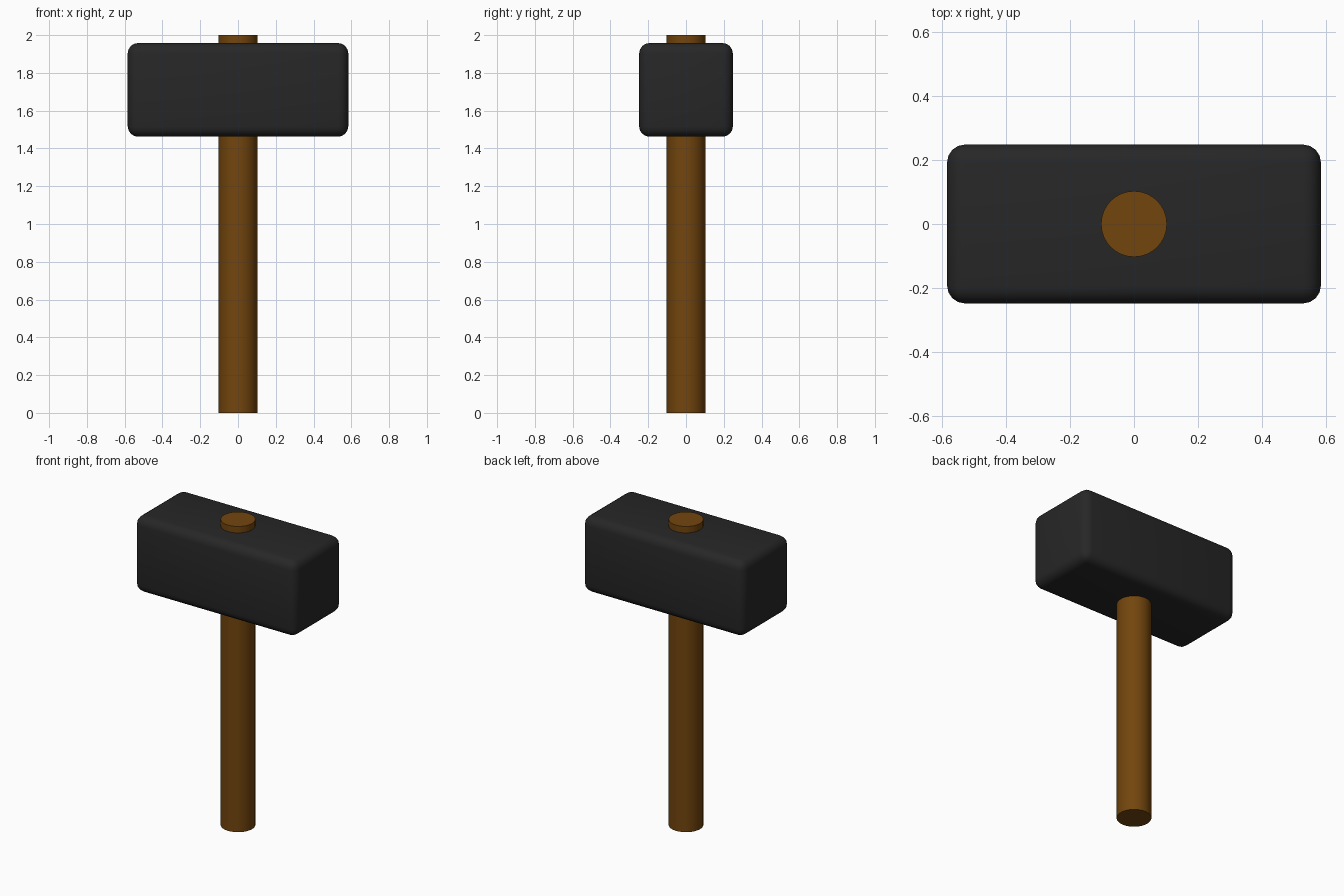
import bpy
import math

default = bpy.data.objects.get("Cube")
if default:
    bpy.data.objects.remove(default, do_unlink=True)


def make_material(name, rgb):
    mat = bpy.data.materials.new(name)
    mat.use_nodes = True
    color = (*rgb, 1.0)
    mat.diffuse_color = color
    mat.node_tree.nodes["Principled BSDF"].inputs["Base Color"].default_value = color
    return mat


def finish(obj, name, mat, angle):
    obj.name = name
    obj.data.name = name
    obj.data.materials.append(mat)
    bpy.ops.object.shade_smooth_by_angle(angle=math.radians(angle))


wood = make_material("brown wood", (0.17, 0.06, 0.004))
iron = make_material("dark iron", (0.02, 0.02, 0.02))

# Handle: a straight round shaft running through the head
bpy.ops.mesh.primitive_cylinder_add(vertices=32, radius=0.103, depth=2.0, location=(0, 0, 1.0))
finish(bpy.context.object, "handle", wood, 40)

# Head: a block with rounded edges
bpy.ops.mesh.primitive_cube_add(size=1, location=(0, 0, 1.71))
head = bpy.context.object
head.scale = (1.168, 0.496, 0.496)
bpy.ops.object.transform_apply(location=False, rotation=False, scale=True)
bevel = head.modifiers.new("rounded edges", 'BEVEL')
bevel.width = 0.055
bevel.segments = 4
bpy.ops.object.modifier_apply(modifier=bevel.name)
finish(head, "hammer_head", iron, 40)
